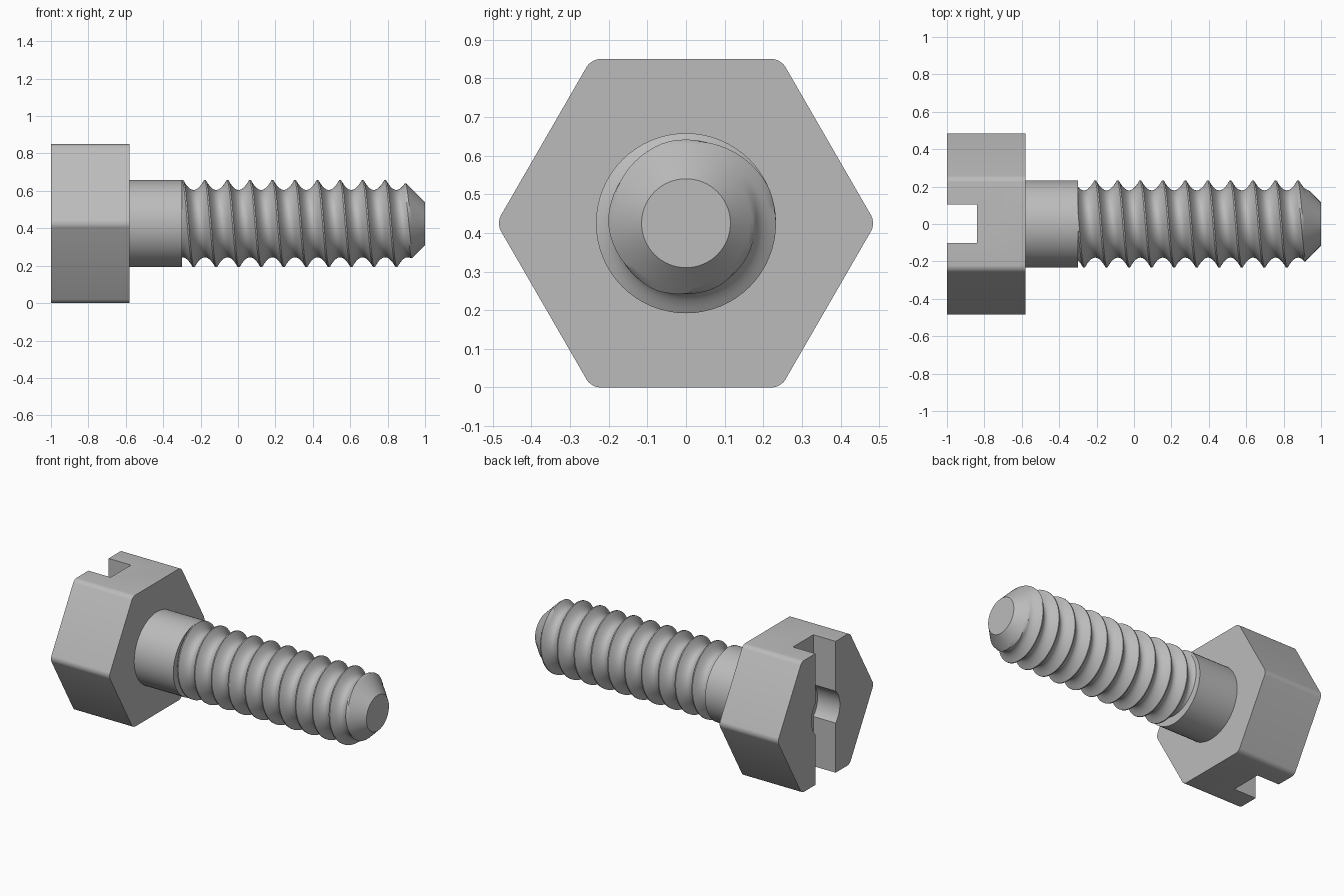
import bpy, bmesh
from math import sin, cos, pi, radians
from mathutils import Matrix

if "Cube" in bpy.data.objects:
    bpy.data.objects.remove(bpy.data.objects["Cube"])

MID = 0.425          # height of the bolt axis
SHANK_R = 0.233
SEGS = 64

steel = bpy.data.materials.new("grey steel")
steel.use_nodes = True
GREY = (0.5, 0.5, 0.5, 1)
steel.diffuse_color = GREY
steel.node_tree.nodes["Principled BSDF"].inputs["Base Color"].default_value = GREY


def finish(name, bm):
    bmesh.ops.recalc_face_normals(bm, faces=bm.faces)
    mesh = bpy.data.meshes.new(name)
    bm.to_mesh(mesh)
    bm.free()
    mesh.materials.append(steel)
    obj = bpy.data.objects.new(name, mesh)
    bpy.context.collection.objects.link(obj)
    return obj


def smooth(obj):
    bpy.ops.object.select_all(action="DESELECT")
    obj.select_set(True)
    bpy.context.view_layer.objects.active = obj
    bpy.ops.object.shade_smooth_by_angle(angle=radians(32))


def rod(sides, radius, x0, x1):
    """Closed prism along x, with a corner pointing to +y."""
    bm = bmesh.new()
    bmesh.ops.create_cone(bm, cap_ends=True, segments=sides, radius1=radius,
                          radius2=radius, depth=x1 - x0)
    place = Matrix.Translation(((x0 + x1) / 2, 0, MID)) @ Matrix.Rotation(pi / 2, 4, "Y")
    bmesh.ops.transform(bm, matrix=place, verts=bm.verts)
    return bm


# Hexagonal head with softened corners
bm = rod(6, MID / cos(pi / 6), -1, -0.58)
corners = [e for e in bm.edges if abs(e.verts[0].co.x - e.verts[1].co.x) > 0.1]
bmesh.ops.bevel(bm, geom=corners, offset=0.023, segments=5, profile=0.5, affect="EDGES")
head = finish("hex_head", bm)

# Driver slot and round centre recess cut into the head
bm = bmesh.new()
bmesh.ops.create_cube(bm, size=1)
bmesh.ops.transform(bm, verts=bm.verts, matrix=Matrix.Translation((-0.99, 0.002, MID))
                    @ Matrix.Diagonal((0.3, 0.207, 1.2, 1)))
slot = finish("slot_cutter", bm)
recess = finish("recess_cutter", rod(SEGS, 0.145, -1.14, -0.8401))
bpy.context.view_layer.objects.active = head
for cutter in (slot, recess):
    cutter.hide_render = True
    mod = head.modifiers.new("cut", "BOOLEAN")
    mod.object = cutter
    mod.operation = "DIFFERENCE"
    mod.solver = "EXACT"
    bpy.ops.object.modifier_apply(modifier=mod.name)
    bpy.data.objects.remove(cutter)
smooth(head)

# Plain shank
smooth(finish("shank", rod(SEGS, SHANK_R, -0.58, -0.3)))

# Right-handed thread: the grid follows the helix and is clipped at both ends
PITCH, DEPTH, START, END, TIP_R = 0.1205, 0.053, -0.3, 1.0, 0.115
CREST_X = -0.177     # a crest on the upper side
STEPS = (-0.47, -0.38, -0.29, -0.2, -0.11, -0.03, 0.03, 0.11, 0.2, 0.29, 0.38, 0.47)


def thread_radius(x, turn):
    phase = (x - CREST_X) / PITCH - turn
    dist = abs(phase - round(phase))
    t = max(0, (dist - 0.03) / 0.47)
    return min(SHANK_R - DEPTH * (1 - (1 - t) ** 2), TIP_R + END - x)


bm = bmesh.new()
columns = []
for i in range(SEGS + 1):
    turn = i / SEGS
    angle = 2 * pi * turn + pi / 2
    column = []
    for k in range(-3, 12):
        for s in STEPS:
            x = min(END, max(START, CREST_X + PITCH * (k + s + turn)))
            r = thread_radius(x, turn)
            column.append(bm.verts.new((x, r * cos(angle), MID + r * sin(angle))))
    columns.append(column)
for a, b in zip(columns, columns[1:]):
    for j in range(len(a) - 1):
        bm.faces.new((a[j], b[j], b[j + 1], a[j + 1]))
bmesh.ops.remove_doubles(bm, verts=bm.verts, dist=0.0002)
# Flat tip
rim = [e for e in bm.edges if e.is_boundary and e.verts[0].co.x > 0.95]
bmesh.ops.holes_fill(bm, edges=rim, sides=0)
smooth(finish("threaded_section", bm))
